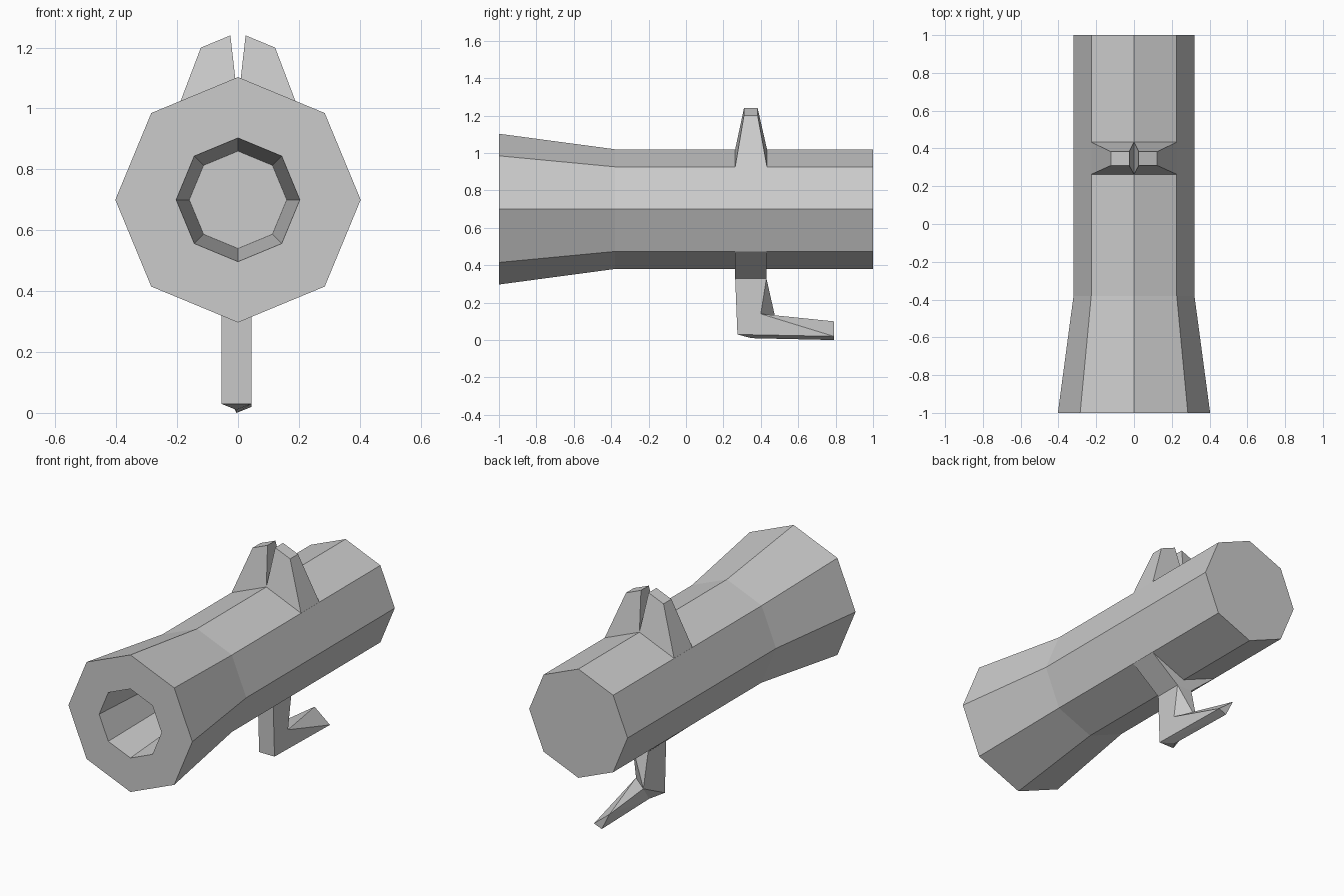
import bpy, bmesh, math

if "Cube" in bpy.data.objects:
    bpy.data.objects.remove(bpy.data.objects["Cube"])

CZ = 0.70   # height of the barrel axis


def finish(bm, name):
    bmesh.ops.recalc_face_normals(bm, faces=bm.faces)
    me = bpy.data.meshes.new(name)
    bm.to_mesh(me)
    bm.free()
    ob = bpy.data.objects.new(name, me)
    bpy.context.collection.objects.link(ob)
    return ob


def hull(name, pts):
    bm = bmesh.new()
    for p in pts:
        bm.verts.new(p)
    bmesh.ops.convex_hull(bm, input=bm.verts[:])
    bmesh.ops.dissolve_limit(bm, angle_limit=0.01, verts=bm.verts[:], edges=bm.edges[:])
    return finish(bm, name)


def lathe_y(name, profile, sides=8):
    bm = bmesh.new()
    rings = []
    for y, r in profile:
        rings.append([bm.verts.new((r * math.sin(i * math.tau / sides), y,
                                    CZ + r * math.cos(i * math.tau / sides)))
                      for i in range(sides)])
    for a, b in zip(rings, rings[1:]):
        for i in range(sides):
            j = (i + 1) % sides
            bm.faces.new((a[i], a[j], b[j], b[i]))
    bm.faces.new(rings[0])
    bm.faces.new(rings[-1])
    return finish(bm, name)


# Flared octagonal barrel with a tapering bore
lathe_y("barrel", [(1, 0.32), (-0.38, 0.32), (-1, 0.403), (-1, 0.203), (-0.38, 0.16)])

# Pair of sight fins standing on the top facets
for s, side in ((1, "right"), (-1, "left")):
    pts = []
    for base_y, top_y in ((0.263, 0.31), (0.433, 0.383)):
        pts += [(0, base_y, 1.02), (s * 0.226, base_y, 0.926),
                (s * 0.025, top_y, 1.24), (s * 0.122, top_y, 1.20)]
    hull("sight_fin_" + side, pts)

# Wedge joining the grip to the barrel
XR, XL = 0.045, -0.055
hull("grip_mount", [p for y in (0.263, 0.43) for p in
                    ((0.226, y, 0.474), (-0.226, y, 0.474), (XR, y, 0.33), (XL, y, 0.33))])

# Grip stem and twisted foot share the heel points
heel_r, heel_l = (XR, 0.40, 0.14), (XL, 0.475, 0.13)
toe_r, sole = (XR, 0.275, 0.03), (-0.005, 0.35, 0.01)
hull("grip_stem", [(x, y, 0.33) for x in (XR, XL) for y in (0.263, 0.43)]
     + [heel_r, heel_l, toe_r, (XL, 0.275, 0.03), sole])
hull("grip_foot", [heel_r, heel_l, toe_r, sole,
                   (XR, 0.79, 0.02), (XL, 0.79, 0.10), (-0.005, 0.79, 0.0)])
